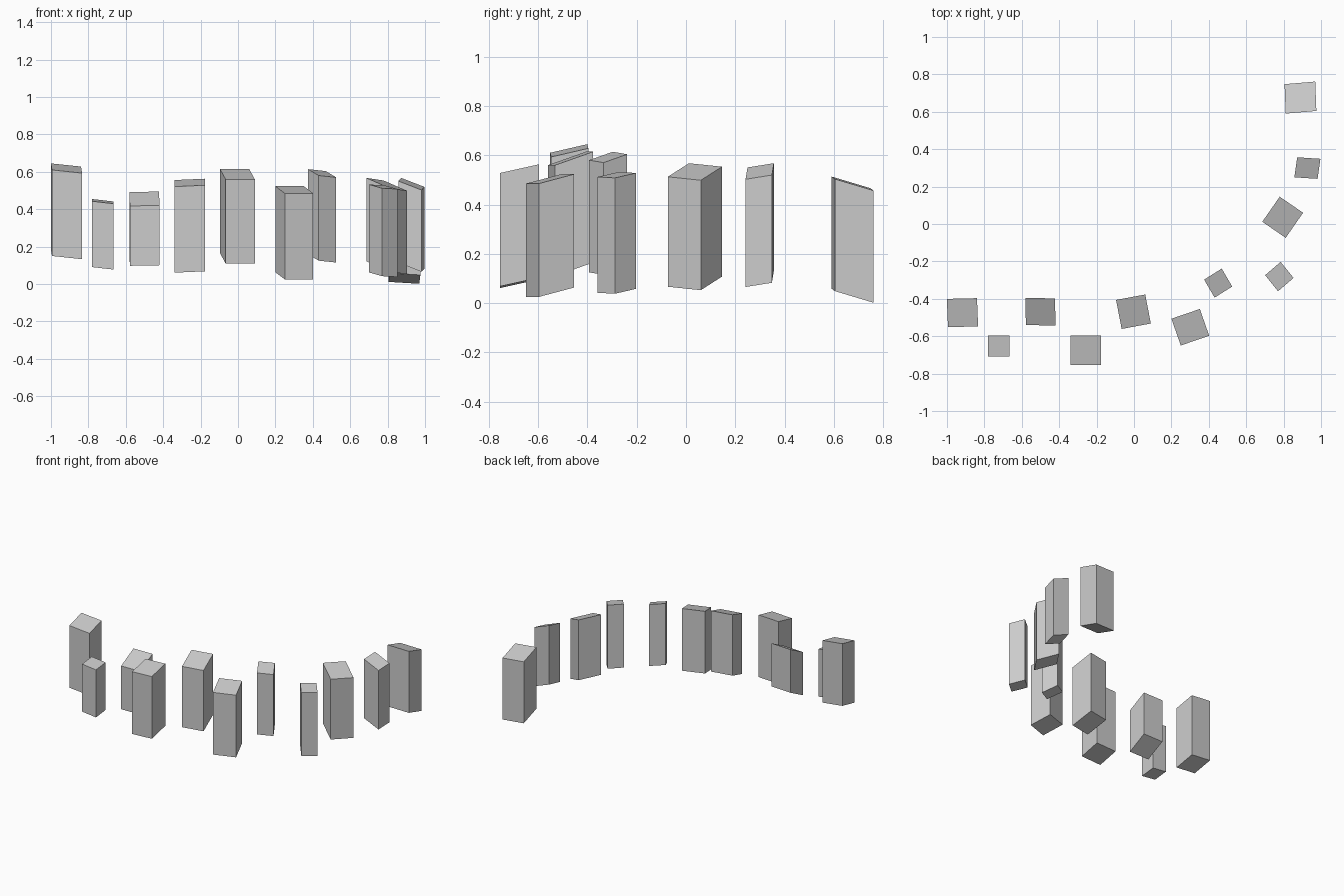
import bpy
import bmesh
from mathutils import Vector

# Each post: centre of base, sideways edge, depth edge, height
POSTS = [
    ((-.917, -.474, .159), (.161, .004, -.017), (-.006, .151, .035), .46),
    ((-.723, -.653, .090), (.113, .000, -.013), (.000, .113, .012), .352),
    ((-.500, -.469, .136), (.158, -.003, .003), (-.001, .145, .074), .32),
    ((-.258, -.676, .082), (.161, .000, .007), (.000, .158, .035), .46),
    ((-.003, -.469, .137), (.156, .029, .000), (-.030, .155, .055), .45),
    ((.301, -.552, .044), (.152, .052, .000), (-.050, .143, .038), .46),
    ((.450, -.316, .137), (.094, .059, -.010), (-.056, .096, .034), .455),
    ((.777, -.281, .050), (.083, .071, -.004), (-.069, .086, .020), .47),
    ((.795, .036, .087), (.093, .134, -.014), (-.125, .086, .055), .446),
    ((.927, .299, .098), (.124, -.008, -.048), (.015, .107, .017), .437),
    ((.890, .676, .030), (.164, .014, -.010), (-.006, .157, -.047), .455),
]


def make_post(name, centre, side, depth, height):
    """Upright block whose ends slope with the ground."""
    centre, side, depth = Vector(centre), Vector(side), Vector(depth)
    bm = bmesh.new()
    bmesh.ops.create_cube(bm, size=1)
    for v in bm.verts:
        x, y, z = v.co
        v.co = centre + side * x + depth * y + Vector((0, 0, height * (z + .5)))
    mesh = bpy.data.meshes.new(name)
    bm.to_mesh(mesh)
    bm.free()
    bpy.context.collection.objects.link(bpy.data.objects.new(name, mesh))


# Curved row of posts
for i, post in enumerate(POSTS, 1):
    make_post(f"post_{i:02d}", *post)
